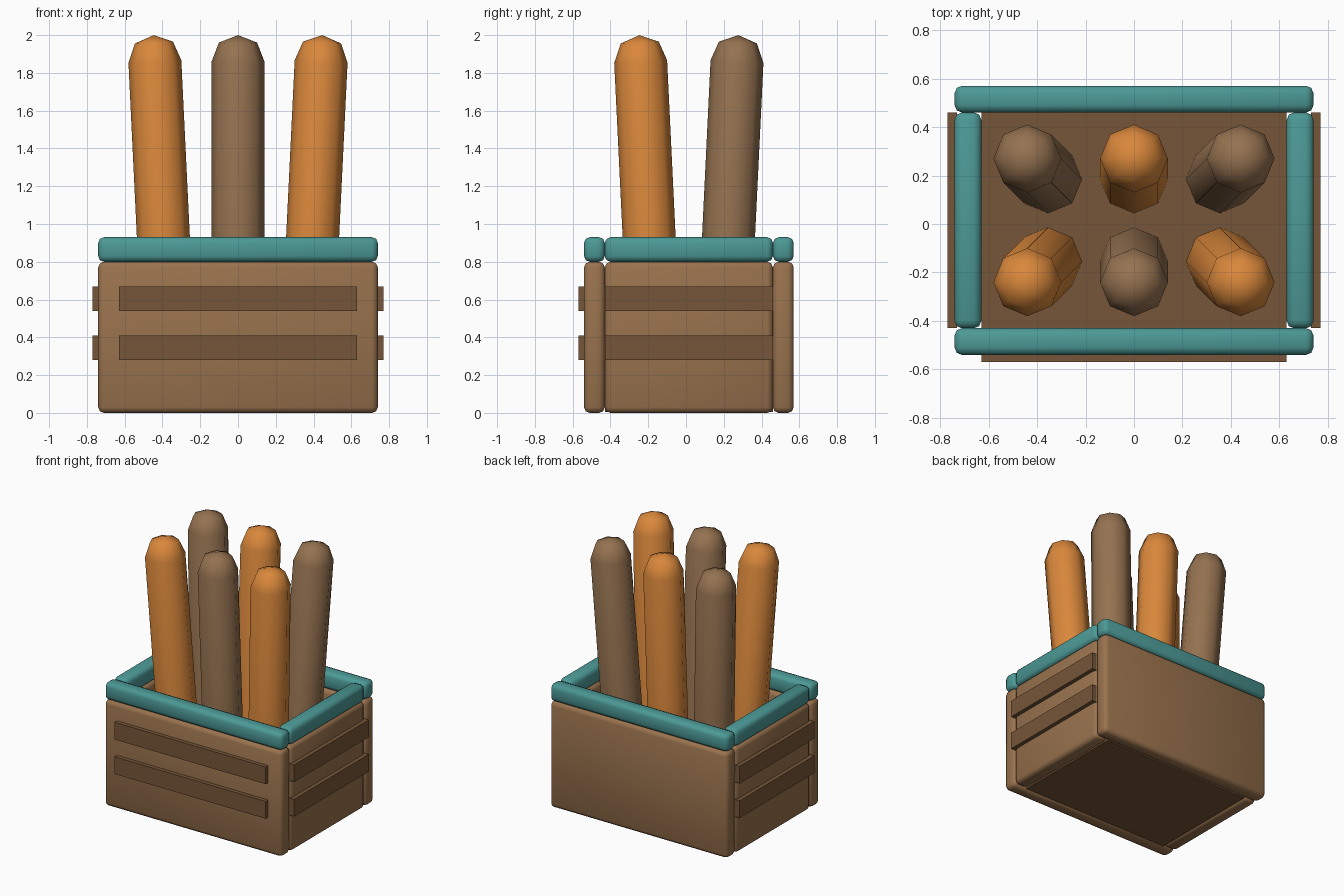
import bpy
import bmesh
import math
from mathutils import Vector

cube = bpy.data.objects.get("Cube")
if cube:
    bpy.data.objects.remove(cube, do_unlink=True)


def material(name, rgb):
    m = bpy.data.materials.new(name)
    m.use_nodes = True
    m.diffuse_color = (*rgb, 1)
    m.node_tree.nodes["Principled BSDF"].inputs["Base Color"].default_value = (*rgb, 1)
    return m


WOOD = material("crate brown", (0.32, 0.17, 0.075))
DARK = material("dark brown", (0.18, 0.093, 0.04))
TEAL = material("rim teal", (0.072, 0.32, 0.305))
ORANGE = material("loaf orange", (0.70, 0.245, 0.044))
CRUST = material("loaf brown", (0.30, 0.168, 0.08))


def finish(name, bm, mat, smooth):
    bmesh.ops.recalc_face_normals(bm, faces=bm.faces)
    mesh = bpy.data.meshes.new(name)
    bm.to_mesh(mesh)
    bm.free()
    mesh.materials.append(mat)
    obj = bpy.data.objects.new(name, mesh)
    bpy.context.collection.objects.link(obj)
    if smooth:
        bpy.ops.object.select_all(action="DESELECT")
        obj.select_set(True)
        bpy.context.view_layer.objects.active = obj
        bpy.ops.object.shade_smooth_by_angle(angle=math.radians(50))
    return obj


def box(name, xs, ys, zs, mat, bevel=0):
    """Box spanning the given ranges, with optional chamfered edges."""
    bm = bmesh.new()
    bmesh.ops.create_cube(bm, size=1)
    for v in bm.verts:
        v.co = [(a + b) / 2 + c * (b - a) for c, (a, b) in zip(v.co, (xs, ys, zs))]
    if bevel:
        bmesh.ops.bevel(bm, geom=bm.edges[:], offset=bevel, segments=2,
                        profile=0.5, affect="EDGES")
    finish(name, bm, mat, bevel > 0)


def loaf(name, bottom, top, radius, mat):
    """Eight-sided stick with a rounded end, leaning from bottom to top."""
    bm = bmesh.new()
    bottom, top = Vector(bottom), Vector(top)
    axis = (top - bottom).normalized()
    rings = []
    for centre, r in ((bottom, radius), (top, radius),
                      (top + axis * radius * 0.72, radius * 0.72)):
        ring = []
        for i in range(8):
            a = i * math.tau / 8
            offset = Vector((math.cos(a), math.sin(a), 0)) * r
            offset.z = -(offset.x * axis.x + offset.y * axis.y) / axis.z
            ring.append(bm.verts.new(centre + offset))
        rings.append(ring)
    tip = bm.verts.new(top + axis * radius)
    bm.faces.new(rings[0])
    for i in range(8):
        j = (i + 1) % 8
        for low, high in zip(rings, rings[1:]):
            bm.faces.new((low[i], low[j], high[j], high[i]))
        bm.faces.new((rings[-1][i], rings[-1][j], tip))
    finish(name, bm, mat, True)


# Crate extents
OUT, INN = 0.74, 0.63
FRONT, BACK = (-0.54, -0.43), (0.46, 0.57)
INSIDE = (-0.43, 0.46)
WALL, RIM = (0, 0.80), (0.80, 0.93)
BEVEL = 0.03

# Floor
box("floor", (-INN, INN), INSIDE, (0.005, 0.11), DARK)

# Walls and rim, front to back
for side, ys in (("front", FRONT), ("back", BACK)):
    box(side + "_wall", (-OUT, OUT), ys, WALL, WOOD, BEVEL)
    box(side + "_rim", (-OUT, OUT), ys, RIM, TEAL, BEVEL)
for side, s in (("left", 1), ("right", -1)):
    xs = sorted((s * INN, s * OUT))
    box(side + "_wall", xs, INSIDE, WALL, WOOD, BEVEL)
    box(side + "_rim", xs, INSIDE, RIM, TEAL, BEVEL)

# Slats on the front and both sides
for level, zs in (("lower", (0.28, 0.41)), ("upper", (0.54, 0.67))):
    box(level + "_front_slat", (-INN, INN), (-0.57, -0.53), zs, DARK)
    for side, s in (("left", 1), ("right", -1)):
        box(f"{level}_{side}_slat", sorted((s * 0.73, s * 0.77)), INSIDE, zs, DARK)

# Loaves fanning outwards, colours alternating
for row, ry in (("front", -1), ("back", 1)):
    for column, rx in (("right", -1), ("middle", 0), ("left", 1)):
        mat = ORANGE if (rx != 0) == (ry < 0) else CRUST
        loaf(f"{row}_{column}_loaf",
             (rx * 0.355, 0.015 + ry * 0.17, 0.10),
             (rx * 0.44, 0.015 + ry * 0.255, 1.86), 0.14, mat)
